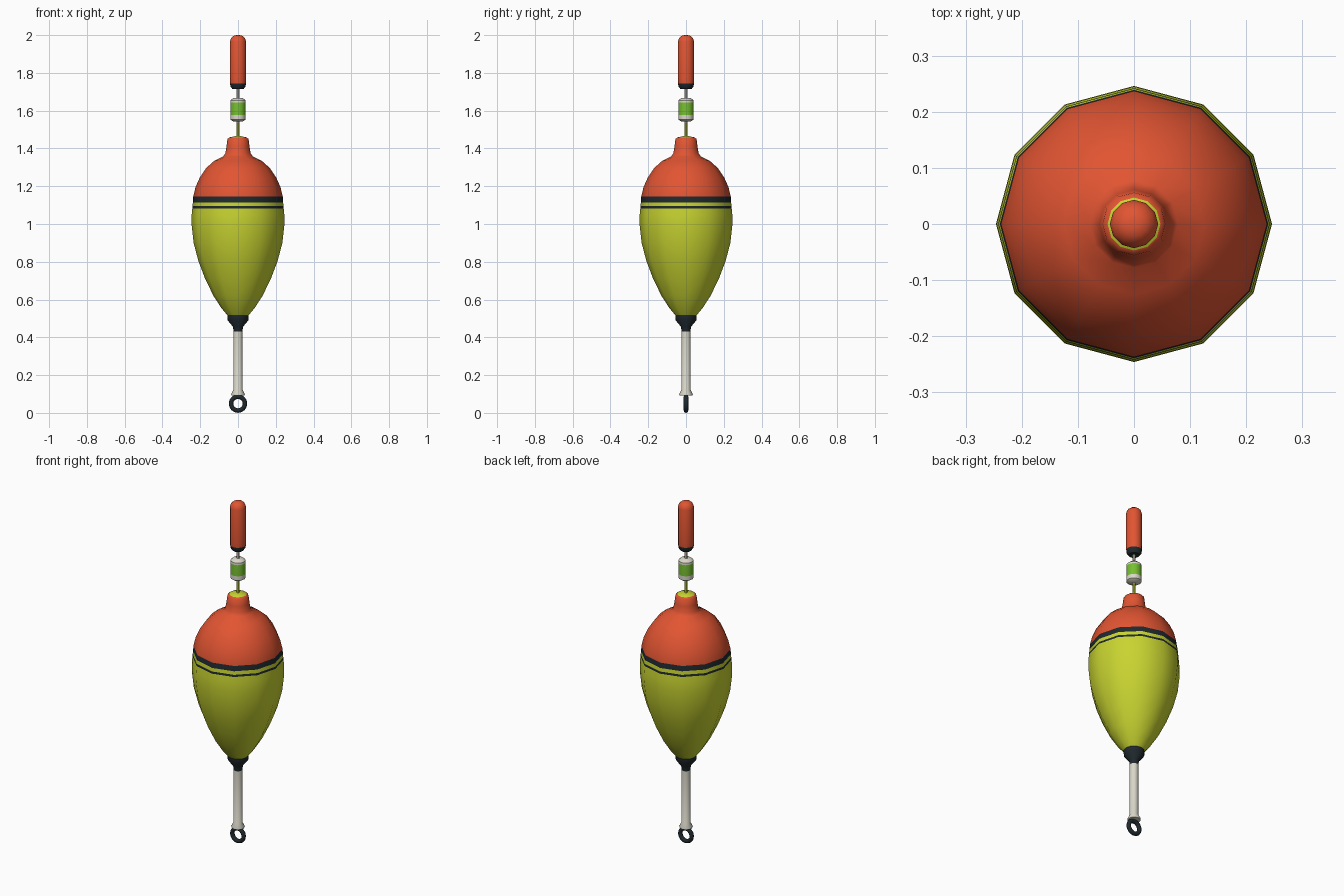
import bpy, bmesh, math

if "Cube" in bpy.data.objects:
    bpy.data.objects.remove(bpy.data.objects["Cube"])


def material(name, r, g, b):
    m = bpy.data.materials.new(name)
    m.diffuse_color = (r, g, b, 1)
    m.use_nodes = True
    m.node_tree.nodes["Principled BSDF"].inputs["Base Color"].default_value = m.diffuse_color
    return m


RED = material("orange red", 0.76, 0.09, 0.032)
YELLOW = material("lime yellow", 0.58, 0.66, 0.03)
BLACK = material("blue black", 0.014, 0.022, 0.027)
CREAM = material("pale cream", 0.70, 0.68, 0.58)
GREEN = material("leaf green", 0.18, 0.52, 0.03)


def finish(obj):
    bpy.ops.object.select_all(action='DESELECT')
    obj.select_set(True)
    bpy.context.view_layer.objects.active = obj
    bpy.ops.object.shade_smooth_by_angle(angle=math.radians(42))


def lathe(name, profile, bands, sides=12):
    """Turn a (radius, z) profile; bands = [(top z, material), ...] from below."""
    bm = bmesh.new()
    rings = []
    for r, z in profile:
        rings.append([bm.verts.new((r * math.cos(2 * math.pi * i / sides),
                                    r * math.sin(2 * math.pi * i / sides), z))
                      for i in range(sides)])
    for a, b in zip(rings, rings[1:]):
        for i in range(sides):
            j = (i + 1) % sides
            bm.faces.new((a[i], a[j], b[j], b[i]))
    bm.faces.new(rings[0][::-1])
    bm.faces.new(rings[-1])
    # Colour by height
    for f in bm.faces:
        z = f.calc_center_median().z
        f.material_index = next((k for k, (top, _) in enumerate(bands) if z < top),
                                len(bands) - 1)
    me = bpy.data.meshes.new(name)
    bm.to_mesh(me)
    bm.free()
    for _, m in bands:
        me.materials.append(m)
    obj = bpy.data.objects.new(name, me)
    bpy.context.collection.objects.link(obj)
    finish(obj)


# Bulbous float body with painted bands
lathe("float_body",
      [(0.055, 0.515), (0.088, 0.555), (0.13, 0.62), (0.174, 0.71), (0.21, 0.805),
       (0.235, 0.90), (0.246, 1.0), (0.245, 1.05), (0.242, 1.083), (0.241, 1.095),
       (0.239, 1.115), (0.237, 1.145), (0.225, 1.195), (0.203, 1.245), (0.168, 1.297),
       (0.125, 1.335), (0.078, 1.358), (0.067, 1.375), (0.061, 1.41), (0.056, 1.45),
       (0.047, 1.458), (0.012, 1.466)],
      [(1.083, YELLOW), (1.095, BLACK), (1.115, YELLOW), (1.145, BLACK),
       (1.456, RED), (2, YELLOW)])

# Ferrule below the body
lathe("bottom_ferrule", [(0.024, 0.43), (0.026, 0.455), (0.055, 0.49), (0.056, 0.516)],
      [(1, BLACK)])

# Lower stem with flared foot
lathe("lower_stem", [(0.035, 0.093), (0.036, 0.10), (0.024, 0.122), (0.024, 0.432)],
      [(1, CREAM)])

# Thin antenna wire, yellow near the body
lathe("antenna_wire", [(0.009, 1.455), (0.008, 1.535), (0.008, 1.725)],
      [(1.535, YELLOW), (2, CREAM)], 8)

# Striped bead on the antenna
lathe("bead", [(0.025, 1.543), (0.041, 1.553), (0.041, 1.578), (0.041, 1.643),
               (0.040, 1.655), (0.025, 1.667)],
      [(1.578, CREAM), (1.643, GREEN), (2, CREAM)])

# Antenna tip with dark collar
lathe("antenna_tip", [(0.030, 1.715), (0.040, 1.728), (0.042, 1.745), (0.043, 1.77),
                      (0.043, 1.965), (0.037, 1.985), (0.022, 1.997), (0.008, 2.0)],
      [(1.745, BLACK), (3, RED)])

# Line ring at the foot
bpy.ops.mesh.primitive_torus_add(major_radius=0.037, minor_radius=0.012,
                                 major_segments=16, minor_segments=8,
                                 location=(0, 0, 0.049),
                                 rotation=(math.pi / 2, 0, 0))
ring = bpy.context.object
ring.name = "line_ring"
ring.data.materials.append(BLACK)
bpy.ops.object.shade_smooth_by_angle(angle=math.radians(60))
